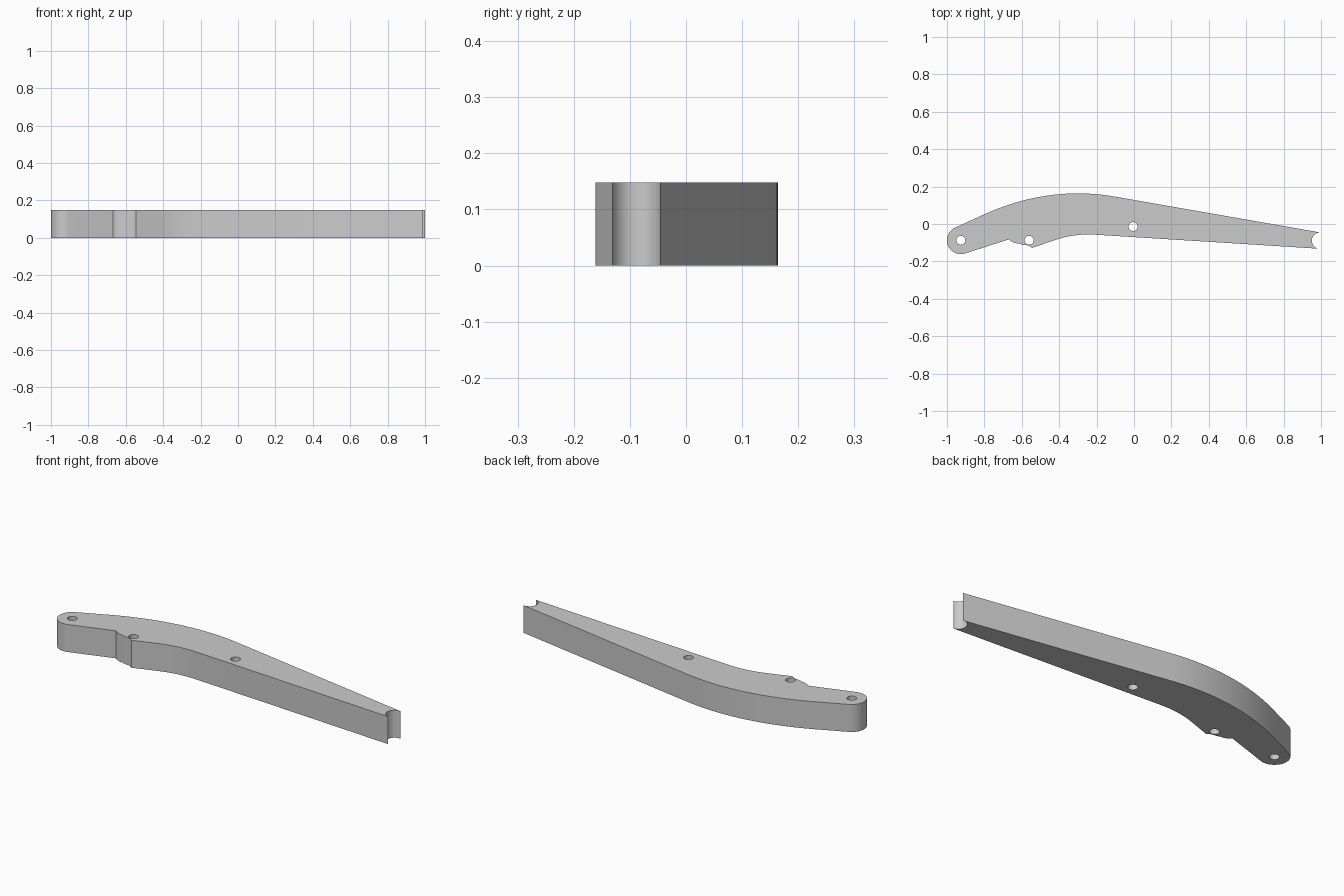
import bpy
import bmesh
from math import cos, sin, radians
from mathutils import Vector

if "Cube" in bpy.data.objects:
    bpy.data.objects.remove(bpy.data.objects["Cube"])

THICKNESS = 0.148


def arc(cx, cy, r, start, end, steps):
    """Points on a circular arc, angles in degrees."""
    angles = [radians(start + (end - start) * i / steps) for i in range(steps + 1)]
    return [(cx + r * cos(a), cy + r * sin(a)) for a in angles]


def bend(a, b, c, steps=20):
    """Smooth bend from a to c, steered by b."""
    a, b, c = Vector(a), Vector(b), Vector(c)
    ts = [i / steps for i in range(steps + 1)]
    return [tuple(a * (1 - t) ** 2 + b * 2 * t * (1 - t) + c * t * t) for t in ts]


# Side outline of the arm, walked counter-clockwise from the forked tip
outline = [(1.0, -0.046)]
outline += bend((-0.1, 0.146), (-0.4535, 0.208), (-0.8, 0.052))   # humped back
outline += arc(-0.926, -0.087, 0.074, 116, 287, 28)               # rounded end
outline += bend((-0.668, -0.082), (-0.648, -0.104), (-0.61, -0.105), 8)   # first notch
outline += bend((-0.595, -0.112), (-0.57, -0.108), (-0.545, -0.128), 8)   # second notch
outline += bend((-0.42, -0.085), (-0.32, -0.051), (-0.21, -0.057))  # inner bend
outline += arc(0.995, -0.089, 0.044, 257, 95, 20)                 # round cut in the tip

# Three pin holes
holes = [arc(x, y, 0.024, 0, 345, 23)
         for x, y in ((-0.926, -0.087), (-0.561, -0.087), (-0.005, -0.014))]

# Fill the outline around the holes and raise it
bm = bmesh.new()
edges = []
for loop in [outline] + holes:
    verts = [bm.verts.new((x, y, 0)) for x, y in loop]
    edges += [bm.edges.new((verts[i - 1], verts[i])) for i in range(len(verts))]
bmesh.ops.triangle_fill(bm, edges=edges, use_beauty=True, use_dissolve=False)
raised = bmesh.ops.extrude_face_region(bm, geom=bm.faces[:], use_keep_orig=True)
bmesh.ops.translate(bm, vec=(0, 0, THICKNESS),
                    verts=[g for g in raised["geom"] if isinstance(g, bmesh.types.BMVert)])
bmesh.ops.recalc_face_normals(bm, faces=bm.faces[:])
mesh = bpy.data.meshes.new("lever_arm")
bm.to_mesh(mesh)
bm.free()

arm = bpy.data.objects.new("lever_arm", mesh)
bpy.context.collection.objects.link(arm)

# Plain grey
grey = bpy.data.materials.new("light_grey")
grey.use_nodes = True
colour = (0.6, 0.6, 0.6, 1)
grey.diffuse_color = colour
grey.node_tree.nodes["Principled BSDF"].inputs["Base Color"].default_value = colour
mesh.materials.append(grey)

# Smooth curved walls, sharp rims
bpy.ops.object.select_all(action="DESELECT")
arm.select_set(True)
bpy.context.view_layer.objects.active = arm
bpy.ops.object.shade_smooth_by_angle(angle=radians(25))
